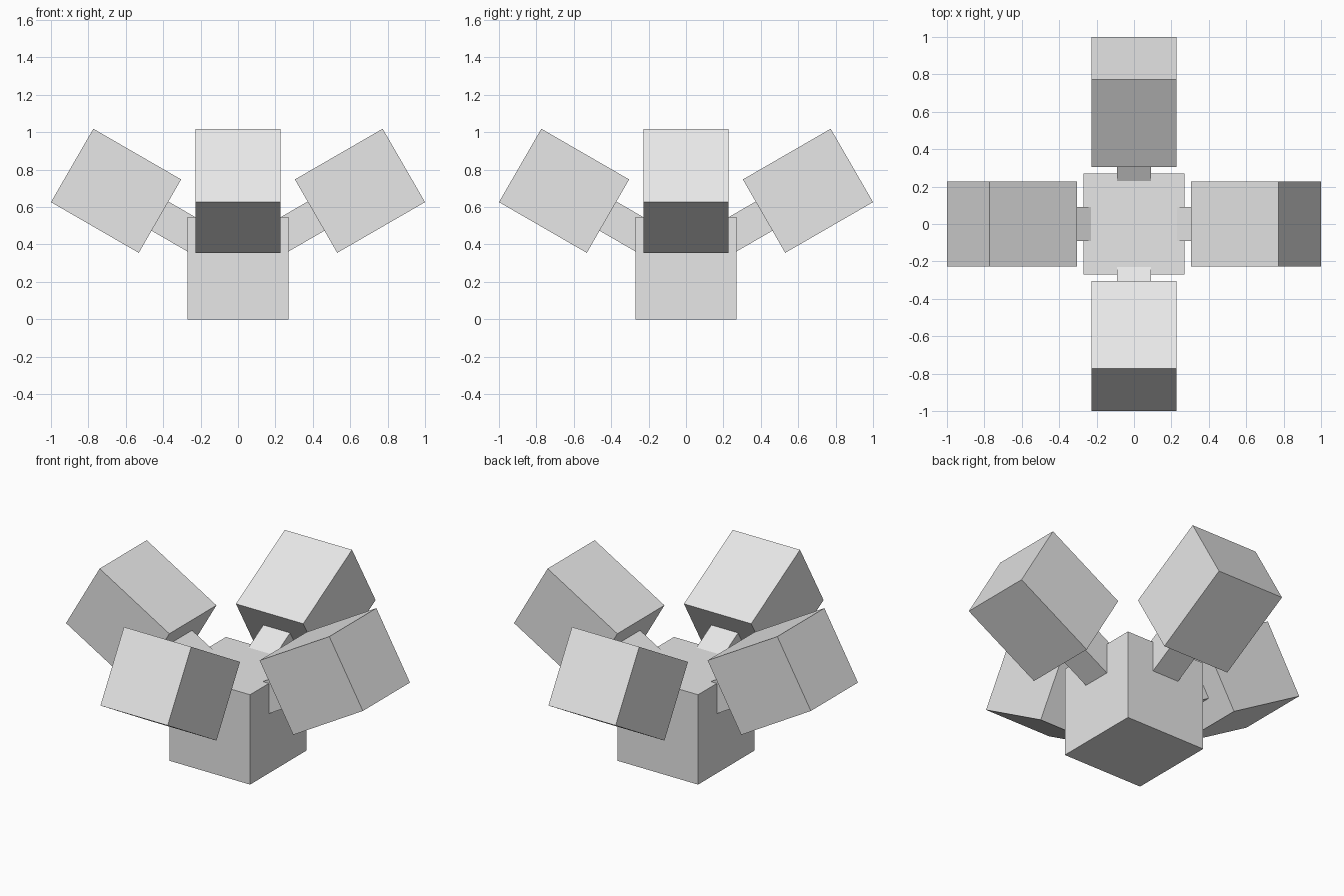
import bpy
from math import radians
from mathutils import Matrix, Vector

if "Cube" in bpy.data.objects:
    bpy.data.objects.remove(bpy.data.objects["Cube"], do_unlink=True)

# Single plain grey
grey = bpy.data.materials.new("light_grey")
grey.use_nodes = True
grey.diffuse_color = (0.8, 0.8, 0.8, 1)
grey.node_tree.nodes["Principled BSDF"].inputs["Base Color"].default_value = (0.8, 0.8, 0.8, 1)


def box(name, size, center, placement=Matrix()):
    """Box with baked size and offset, then placed by a matrix."""
    bpy.ops.mesh.primitive_cube_add(size=1)
    obj = bpy.context.object
    obj.name = name
    obj.data.transform(Matrix.Translation(center) @ Matrix.Diagonal((*size, 1)))
    obj.matrix_world = placement
    obj.data.materials.append(grey)
    return obj


# Central block standing on the ground
BASE = 0.542
box("base_block", (BASE, BASE, 0.547), Vector((0, 0, 0.2735)))

# Four arms, each a thin neck with a large end block, tilted upwards
LENGTH, WIDTH, NECK = 0.542, 0.453, 0.18
NECK_START, NECK_END = -0.52, -LENGTH / 2
tilt = Matrix.Translation((0.652, 0, 0.687)) @ Matrix.Rotation(radians(-30), 4, "Y")

for i, side in enumerate(("left", "back", "right", "front")):
    placement = Matrix.Rotation(radians(90 * i), 4, "Z") @ tilt
    box(side + "_end_block", (LENGTH, WIDTH, WIDTH), Vector(), placement)
    box(side + "_neck", (NECK_END - NECK_START, NECK, NECK),
        Vector(((NECK_START + NECK_END) / 2, 0, 0)), placement)
